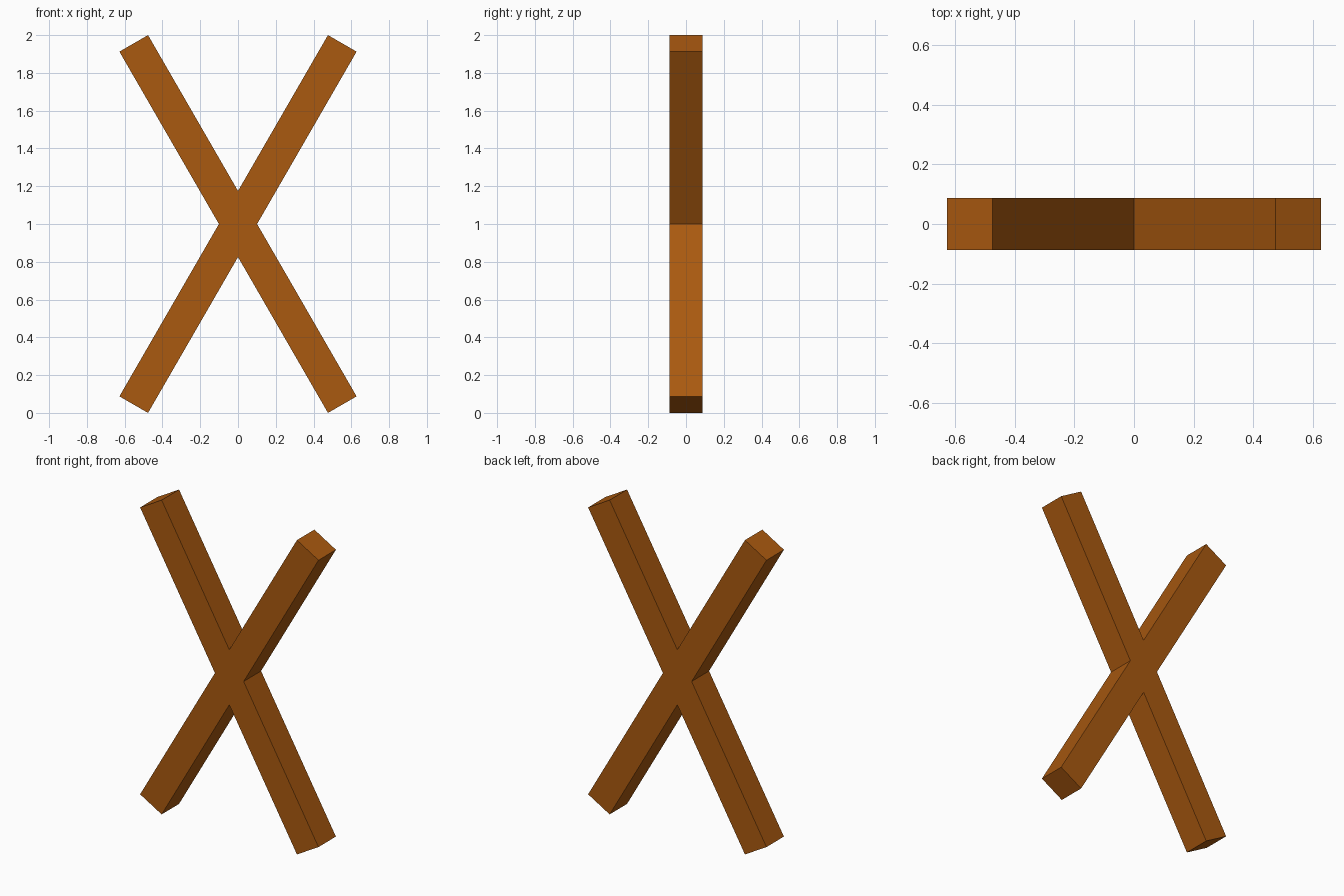
import bpy, bmesh
from math import sin, cos, radians

if "Cube" in bpy.data.objects:
    bpy.data.objects.remove(bpy.data.objects["Cube"])

W = 0.175                                     # square beam thickness
A = radians(30)                               # lean from vertical
L = (2 - W * sin(A)) / cos(A)                 # beam length for a height of 2

wood = bpy.data.materials.new("brown_wood")
wood.diffuse_color = (0.40, 0.10, 0.005, 1)
wood.use_nodes = True
wood.node_tree.nodes["Principled BSDF"].inputs["Base Color"].default_value = wood.diffuse_color

bm = bmesh.new()


def vert(x, z):
    return bm.verts.new((x, -W / 2, z + 1))


# Shared diamond where the two beams cross: right, top, left, bottom
hx, hz = W / 2 / cos(A), W / 2 / sin(A)
right, top, left, bottom = vert(hx, 0), vert(0, hz), vert(-hx, 0), vert(0, -hz)
faces = [bm.faces.new((right, top, left, bottom))]

# Four arms, mirrored across both axes
for sx, side in ((1, right), (-1, left)):
    for sz, cap in ((1, top), (-1, bottom)):
        ex, ez = L / 2 * sin(A), L / 2 * cos(A)
        ox, oz = W / 2 * cos(A), W / 2 * sin(A)
        outer = vert(sx * (ex + ox), sz * (ez - oz))
        inner = vert(sx * (ex - ox), sz * (ez + oz))
        faces.append(bm.faces.new((side, outer, inner, cap)))

# Give the flat cross its depth
ext = bmesh.ops.extrude_face_region(bm, geom=faces, use_keep_orig=True)
bmesh.ops.translate(bm, vec=(0, W, 0),
                    verts=[g for g in ext["geom"] if isinstance(g, bmesh.types.BMVert)])
bmesh.ops.recalc_face_normals(bm, faces=bm.faces[:])

mesh = bpy.data.meshes.new("crossed_beams")
bm.to_mesh(mesh)
bm.free()
mesh.materials.append(wood)
obj = bpy.data.objects.new("crossed_beams", mesh)
bpy.context.collection.objects.link(obj)
